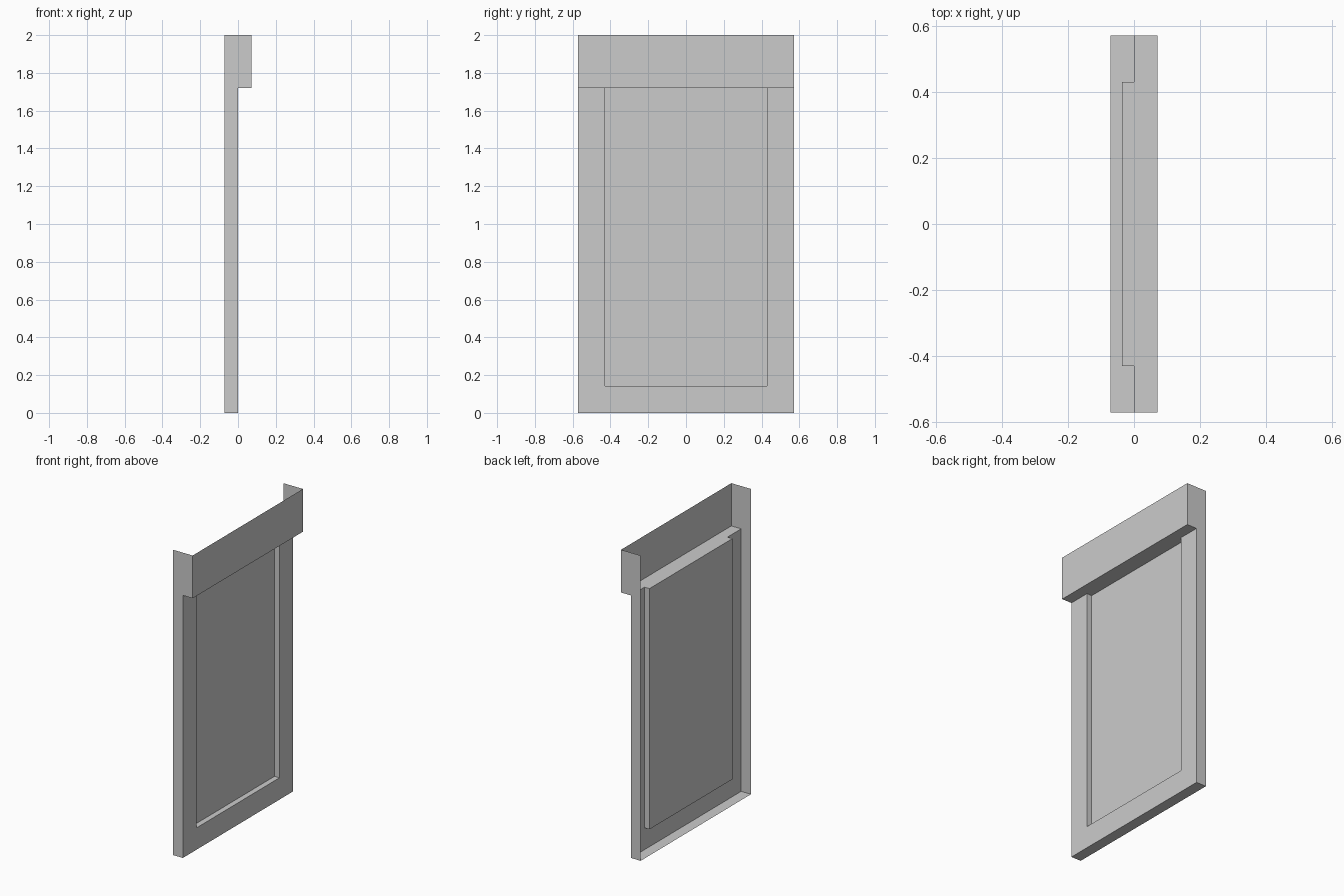
import bpy, bmesh
from mathutils import Vector

if "Cube" in bpy.data.objects:
    bpy.data.objects.remove(bpy.data.objects["Cube"])

W, D, H = 0.571, 0.071, 2.0          # half width, half depth, height
HEAD_Z = 1.72                        # underside of the header
PANEL_W, PANEL_Z, PANEL_X = 0.429, 0.143, -0.036


def add_box(bm, lo, hi, keep, inward=False):
    """Box between two corners, keeping only the listed sides (e.g. '+x')."""
    lo, hi = Vector(lo), Vector(hi)
    verts = bmesh.ops.create_cube(bm, size=1)["verts"]
    faces = list({f for v in verts for f in v.link_faces})
    for v in verts:
        v.co = Vector([lo[i] if v.co[i] < 0 else hi[i] for i in range(3)])
    bm.normal_update()
    drop = []
    for f in faces:
        axis = max(range(3), key=lambda i: abs(f.normal[i]))
        side = ("+" if f.normal[axis] > 0 else "-") + "xyz"[axis]
        if side not in keep:
            drop.append(f)
        elif inward:
            f.normal_flip()
    bmesh.ops.delete(bm, geom=drop, context="FACES")


def make_part(name, boxes):
    bm = bmesh.new()
    for b in boxes:
        add_box(bm, *b)
    bmesh.ops.remove_doubles(bm, verts=bm.verts, dist=1e-5)
    mesh = bpy.data.meshes.new(name)
    bm.to_mesh(mesh)
    bm.free()
    bpy.context.collection.objects.link(bpy.data.objects.new(name, mesh))


# Outer side and bottom edges, open at the back and top
make_part("side_edges", [((-D, -W, 0), (0, W, H), ("-y", "+y", "-z"))])

# Front face of the frame: two stiles and a bottom rail
make_part("frame_front", [
    ((-D, -W, 0), (0, W, PANEL_Z), ("+x",)),
    ((-D, -W, PANEL_Z), (0, -PANEL_W, HEAD_Z), ("+x",)),
    ((-D, PANEL_W, PANEL_Z), (0, W, HEAD_Z), ("+x",)),
])

# Sunken panel with its surrounding walls, seen from inside the box
make_part("recessed_panel", [
    ((PANEL_X, -PANEL_W, PANEL_Z), (0, PANEL_W, HEAD_Z),
     ("-x", "-y", "+y", "-z", "+z"), True)])

# Projecting header, open at the back and top
make_part("header", [((0, -W, HEAD_Z), (D, W, H), ("+x", "-y", "+y", "-z"))])
